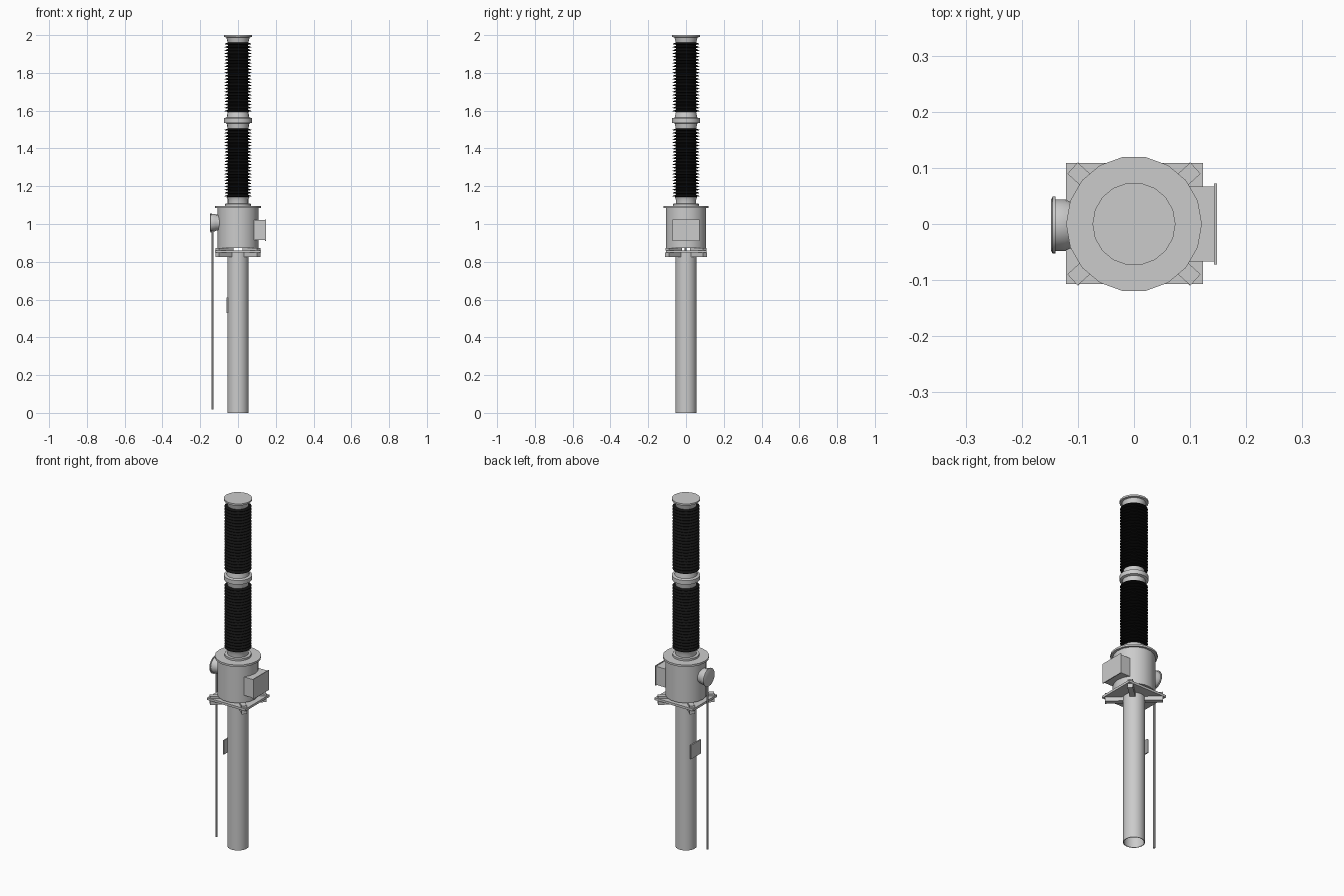
import bpy, bmesh, math
from mathutils import Matrix, Vector

if "Cube" in bpy.data.objects:
    bpy.data.objects.remove(bpy.data.objects["Cube"])

black = bpy.data.materials.new("black_rubber")
black.diffuse_color = (0.006, 0.006, 0.006, 1)
black.use_nodes = True
black.node_tree.nodes["Principled BSDF"].inputs["Base Color"].default_value = black.diffuse_color


def finish(name, bm, mat=None, smooth=False):
    bmesh.ops.remove_doubles(bm, verts=bm.verts, dist=1e-6)
    bmesh.ops.recalc_face_normals(bm, faces=bm.faces)
    me = bpy.data.meshes.new(name)
    bm.to_mesh(me)
    bm.free()
    ob = bpy.data.objects.new(name, me)
    bpy.context.collection.objects.link(ob)
    if mat:
        me.materials.append(mat)
    if smooth:
        bpy.ops.object.select_all(action='DESELECT')
        ob.select_set(True)
        bpy.context.view_layer.objects.active = ob
        bpy.ops.object.shade_smooth_by_angle(angle=math.radians(35))
    return ob


def lathe(name, profile, sides=18, mat=None, matrix=None, closed=False):
    """Revolve (radius, height) points about z."""
    bm = bmesh.new()
    vs = [bm.verts.new((r, 0, z)) for r, z in profile]
    pairs = list(zip(vs, vs[1:])) + ([(vs[-1], vs[0])] if closed else [])
    edges = [bm.edges.new(p) for p in pairs]
    bmesh.ops.spin(bm, geom=vs + edges, cent=(0, 0, 0), axis=(0, 0, 1),
                   angle=2 * math.pi, steps=sides, use_duplicate=False)
    if matrix:
        bm.transform(matrix)
    return finish(name, bm, mat, True)


def box(name, lo, hi, matrix=None):
    lo, hi = Vector(lo), Vector(hi)
    bm = bmesh.new()
    bmesh.ops.create_cube(bm, size=1)
    bm.transform(Matrix.Translation((lo + hi) / 2) @ Matrix.Diagonal((*(hi - lo), 1)))
    if matrix:
        bm.transform(matrix)
    return finish(name, bm)


# Hollow support column
lathe("support_column", [(0.056, 0), (0.056, 0.85), (0.052, 0.85), (0.052, 0)], 24, closed=True)

# Square base plate with diagonal arms, spacers and bolt pads
box("base_plate", (-0.121, -0.107, 0.848), (0.123, 0.109, 0.861))
a = math.atan2(0.1, 0.11)
for i, ang in enumerate((a, math.pi - a, math.pi + a, -a)):
    rot = Matrix.Rotation(ang, 4, 'Z')
    box(f"base_arm_{i}", (0.05, -0.014, 0.825), (0.148, 0.014, 0.848), rot)
    box(f"drum_spacer_{i}", (0.045, -0.0135, 0.861), (0.148, 0.0135, 0.873), rot)

# Housing drum with top flange and stepped neck
lathe("housing_drum", [(0, 0.872), (0.108, 0.872), (0.108, 1.085), (0.121, 1.085),
                       (0.121, 1.096), (0, 1.096)])
lathe("lower_neck", [(0, 1.096), (0.07, 1.096), (0.07, 1.107), (0.055, 1.108),
                     (0.055, 1.13), (0.06, 1.142), (0, 1.142)])


# Ribbed insulators
def insulator(name, z0, z1, sheds=22):
    step = (z1 - z0) / sheds
    prof = [(0, z0)]
    for i in range(sheds):
        z = z0 + i * step
        prof += [(0.054, z), (0.054, z + 0.2 * step), (0.071, z + 0.4 * step),
                 (0.071, z + 0.5 * step), (0.054, z + 0.9 * step)]
    lathe(name, prof + [(0.054, z1), (0, z1)], 20, black)


insulator("lower_insulator", 1.14, 1.507)
insulator("upper_insulator", 1.59, 1.962)

# Middle coupling and top terminal cap
lathe("middle_coupling", [(0, 1.503), (0.055, 1.503), (0.06, 1.532), (0.074, 1.536),
                          (0.074, 1.56), (0.06, 1.564), (0.055, 1.592), (0, 1.592)])
lathe("top_cap", [(0, 1.96), (0.055, 1.96), (0.062, 1.988), (0.074, 1.99),
                  (0.074, 2.0), (0, 2.0)])

# Terminal box with lid
box("terminal_box", (0.08, -0.067, 0.914), (0.144, 0.067, 1.02))
box("terminal_box_lid", (0.143, -0.072, 0.91), (0.148, 0.072, 1.024))

# Round gauge on the other side, lathed along -x
to_x = Matrix.Translation((0, -0.002, 1.007)) @ Matrix.Rotation(-math.pi / 2, 4, 'Y')
lathe("gauge", [(0, 0.09), (0.042, 0.09), (0.042, 0.115), (0.046, 0.122), (0.046, 0.14),
                (0.051, 0.14), (0.051, 0.145), (0.045, 0.148), (0, 0.148)], 20, matrix=to_x)

# Hanging rod beneath the gauge
lathe("operating_rod", [(0, 0.018), (0.006, 0.018), (0.006, 0.98), (0, 0.98)], 10,
      matrix=Matrix.Translation((-0.135, -0.002, 0)))

# Small plate on the column
box("column_plate", (-0.061, -0.05, 0.53), (-0.054, 0.04, 0.61))
